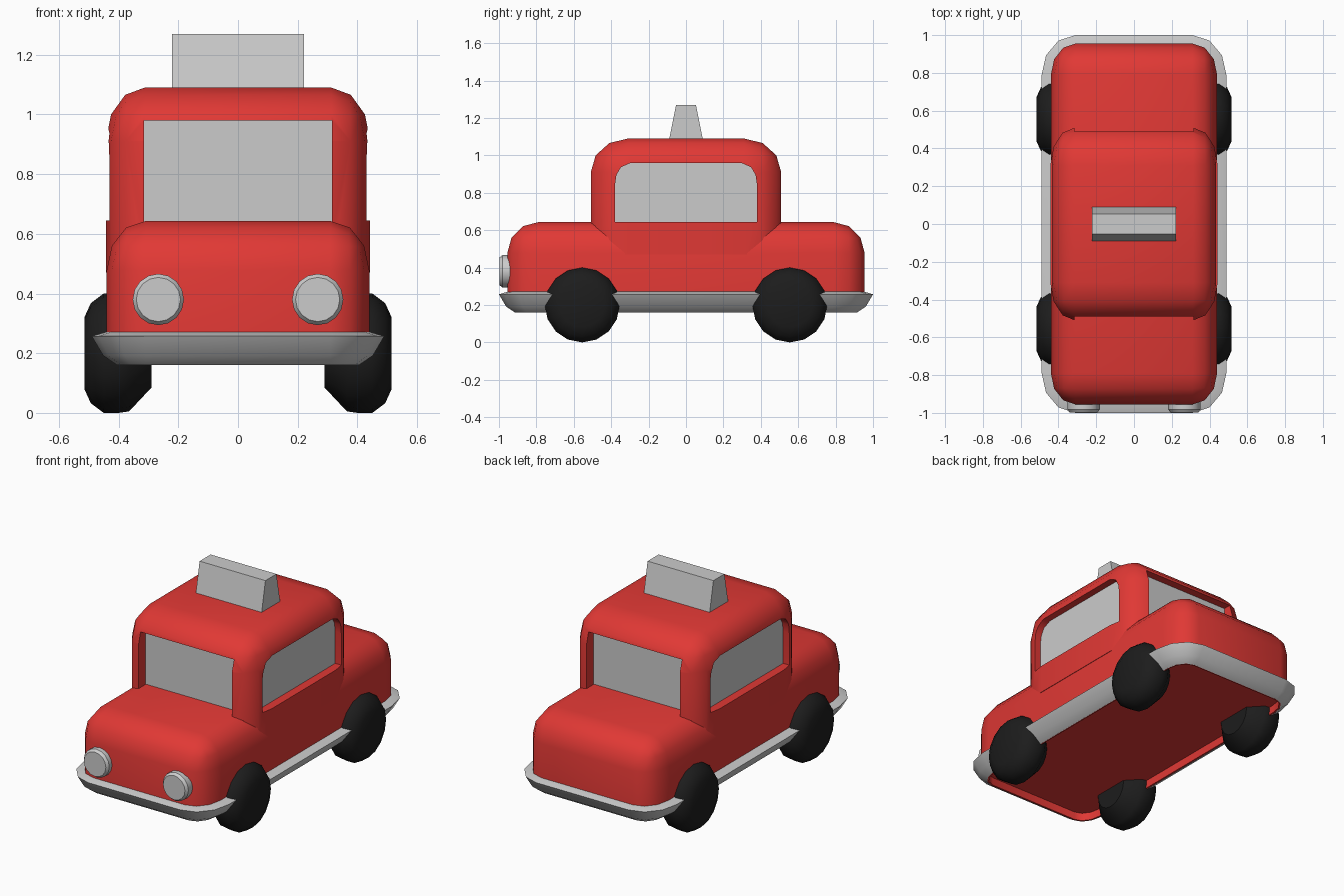
import bpy, bmesh
from math import sin, cos, pi, radians
from mathutils import Vector

if "Cube" in bpy.data.objects:
    bpy.data.objects.remove(bpy.data.objects["Cube"])

def material(name, rgb):
    m = bpy.data.materials.new(name)
    m.diffuse_color = (*rgb, 1)
    m.use_nodes = True
    m.node_tree.nodes["Principled BSDF"].inputs["Base Color"].default_value = m.diffuse_color
    return m

RED = material("red_paint", (0.75, 0.04, 0.035))
BLACK = material("black_rubber", (0.012, 0.012, 0.012))

def finish(name, bm, mat=None, angle=None):
    bmesh.ops.recalc_face_normals(bm, faces=bm.faces[:])
    me = bpy.data.meshes.new(name)
    bm.to_mesh(me)
    bm.free()
    ob = bpy.data.objects.new(name, me)
    bpy.context.collection.objects.link(ob)
    if mat:
        me.materials.append(mat)
    if angle:
        smooth(ob, angle)
    return ob

def smooth(ob, angle):
    bpy.ops.object.select_all(action='DESELECT')
    ob.select_set(True)
    bpy.context.view_layer.objects.active = ob
    bpy.ops.object.shade_smooth_by_angle(angle=radians(angle))

def loft(name, loops, mat=None, angle=None, closed=False):
    """Skin a row of loops; closed joins last to first, otherwise the ends are capped."""
    bm = bmesh.new()
    rows = [[bm.verts.new(p) for p in loop] for loop in loops]
    n = len(rows[0])
    for i in range(len(rows) - (0 if closed else 1)):
        a, b = rows[i], rows[(i + 1) % len(rows)]
        for j in range(n):
            k = (j + 1) % n
            bm.faces.new((a[j], a[k], b[k], b[j]))
    if not closed:
        bm.faces.new(rows[0])
        bm.faces.new(rows[-1])
    return finish(name, bm, mat, angle)

def rounded_box(name, hx, hy, z0, z1, r):
    """Box with a flat bottom; its top and upright edges are rounded by r per axis."""
    r = Vector(r)
    bm = bmesh.new()
    bmesh.ops.create_cube(bm, size=2)
    for v in bm.verts:
        z = z1 if v.co.z > 0 else z0
        v.co = (v.co.x * hx / r.x, v.co.y * hy / r.y, z / r.z)
    low = z0 / r.z + 0.01
    edges = [e for e in bm.edges if max(v.co.z for v in e.verts) > low]
    bmesh.ops.bevel(bm, geom=edges, offset=1, offset_type='OFFSET', segments=3,
                    profile=0.5, affect='EDGES')
    for v in bm.verts:
        v.co = (v.co.x * r.x, v.co.y * r.y, v.co.z * r.z)
    return finish(name, bm)

# Lower body and cabin
body = rounded_box("body", 0.44, 0.955, 0.21, 0.643, (0.13, 0.165, 0.165))
body.data.materials.append(RED)
smooth(body, 45)
cabin = rounded_box("cabin", 0.443, 0.51, 0.47, 1.09, (0.13, 0.2, 0.18))

# Window openings cut into the cabin, each with a recessed pane
side_half = [(0.38, 0.645), (0.38, 0.84), (0.372, 0.895), (0.348, 0.937), (0.295, 0.96)]
side_shape = side_half + [(-y, z) for y, z in reversed(side_half)]
end_shape = [(0.315, 0.6), (0.315, 0.98), (-0.315, 0.98), (-0.315, 0.6)]

def side_prism(name, a, b):
    return loft(name, [[(x, y, z) for y, z in side_shape] for x in (a, b)])

def end_prism(name, a, b):
    return loft(name, [[(x, y, z) for x, z in end_shape] for y in (a, b)])

cutters = []
for s, side, end in ((-1, "left", "front"), (1, "right", "rear")):
    cutters.append(side_prism("cutter", s * 0.385, s * 0.6))
    cutters.append(end_prism("cutter", s * 0.435, s * 0.7))
    side_prism(side + "_window", s * 0.38, s * 0.39)
    end_prism(end + "_window", s * 0.43, s * 0.44)
bpy.context.view_layer.objects.active = cabin
for c in cutters:
    mod = cabin.modifiers.new("cut", 'BOOLEAN')
    mod.operation, mod.solver, mod.object = 'DIFFERENCE', 'EXACT', c
    bpy.ops.object.modifier_apply(modifier=mod.name)
    bpy.data.objects.remove(c)
cabin.data.materials.clear()
cabin.data.materials.append(RED)
smooth(cabin, 45)

# Bumper band around the base, with a red lip below the floor
def outline(d, z):
    pts = []
    for q, (sx, sy) in enumerate(((1, 1), (-1, 1), (-1, -1), (1, -1))):
        for i in range(4):
            a = (q + i / 3) * pi / 2
            pts.append((sx * 0.31 + (0.13 + d) * cos(a),
                        sy * 0.785 + (0.165 + d) * sin(a), z))
    return pts

band = [(-0.03, 0.272), (0.0, 0.272), (0.05, 0.257), (0.012, 0.192), (-0.035, 0.16), (-0.035, 0.2)]
loft("bumper_band", [outline(d, z) for d, z in band], None, 35, True)
lip = [(-0.034, 0.23), (-0.034, 0.161), (-0.045, 0.161), (-0.045, 0.23)]
loft("underbody_lip", [outline(d, z) for d, z in lip], RED, 35, True)

# Wheels
tyre = [(0.29, 0.115), (0.365, 0.195), (0.40, 0.2), (0.45, 0.2), (0.493, 0.168), (0.515, 0.12)]
for sx, side in ((-1, "left"), (1, "right")):
    for sy, end in ((-1, "front"), (1, "rear")):
        loft(f"{end}_{side}_wheel",
             [[(sx * x, sy * 0.555 + r * sin(i * pi / 8), 0.2 + r * cos(i * pi / 8))
               for i in range(16)] for x, r in tyre], BLACK, 40)

# Headlights
for s, side in ((-1, "left"), (1, "right")):
    loft(side + "_headlight",
         [[(s * 0.267 + r * cos(i * pi / 8), y, 0.38 + r * sin(i * pi / 8))
           for i in range(16)] for y, r in ((-0.9, 0.086), (-0.982, 0.086), (-0.998, 0.074))],
         None, 35)

# Roof sign
loft("roof_sign", [[(0.222, h, z), (-0.222, h, z), (-0.222, -h, z), (0.222, -h, z)]
                   for h, z in ((0.093, 1.07), (0.053, 1.27))])
